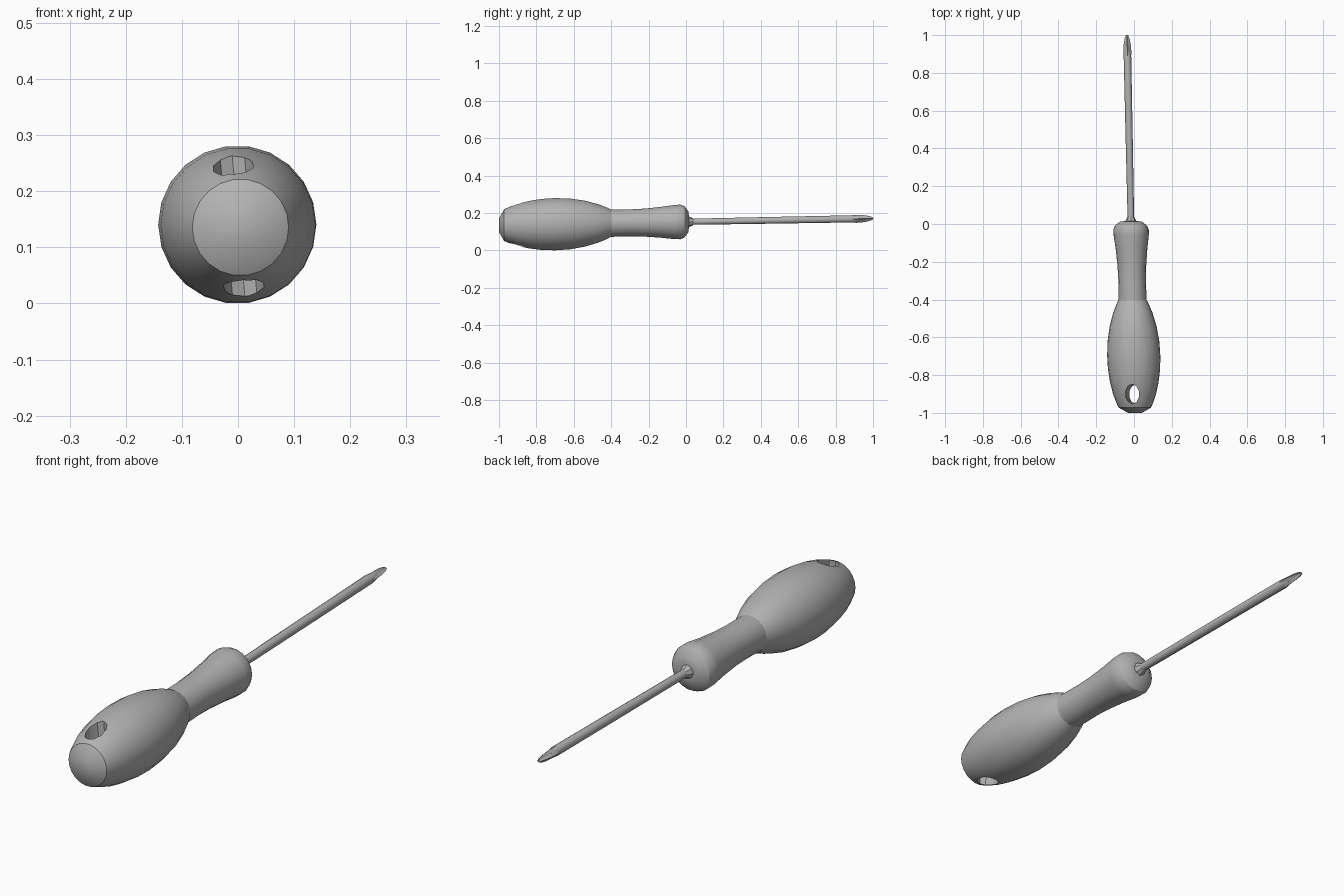
import bpy, bmesh, math
from mathutils import Vector, Matrix

cube = bpy.data.objects.get("Cube")
if cube:
    bpy.data.objects.remove(cube, do_unlink=True)

grey = bpy.data.materials.new("mid grey")
grey.use_nodes = True
GREY = (0.45, 0.45, 0.45, 1)
grey.diffuse_color = GREY
grey.node_tree.nodes["Principled BSDF"].inputs["Base Color"].default_value = GREY


def axis(y):
    """Centre of the slightly tilted tool at a given y."""
    return Vector((-0.016 - 0.021 * y, y, 0.153 + 0.018 * y))


def finish(name, bm, angle):
    bmesh.ops.recalc_face_normals(bm, faces=bm.faces)
    mesh = bpy.data.meshes.new(name)
    bm.to_mesh(mesh)
    bm.free()
    mesh.materials.append(grey)
    ob = bpy.data.objects.new(name, mesh)
    bpy.context.collection.objects.link(ob)
    shade(ob, angle)
    return ob


def shade(ob, angle):
    bpy.ops.object.select_all(action='DESELECT')
    bpy.context.view_layer.objects.active = ob
    ob.select_set(True)
    bpy.ops.object.shade_smooth_by_angle(angle=math.radians(angle))


def loft(name, rings, sides, angle=30):
    """Closed loft; each ring is (y, radius, notch), notch shrinks odd points."""
    bm = bmesh.new()
    loops = []
    for y, r, notch in rings:
        loop = []
        for i in range(sides):
            a = math.tau * i / sides
            k = r * (notch if i % 2 else 1)
            loop.append(bm.verts.new(axis(y) + Vector((k * math.cos(a), 0, k * math.sin(a)))))
        loops.append(loop)
    for a, b in zip(loops, loops[1:]):
        for i in range(sides):
            j = (i + 1) % sides
            bm.faces.new((a[i], a[j], b[j], b[i]))
    bm.faces.new(loops[0])
    bm.faces.new(loops[-1])
    return finish(name, bm, angle)


def lathe(name, profile, sides, angle=30):
    return loft(name, [(y, r, 1) for y, r in profile], sides, angle)


# Swollen rear grip with a faceted butt
grip = lathe("grip", [
    (-1.0, 0.036), (-0.972, 0.086), (-0.95, 0.096), (-0.90, 0.114), (-0.84, 0.128),
    (-0.77, 0.138), (-0.70, 0.141), (-0.62, 0.137), (-0.54, 0.124),
    (-0.47, 0.104), (-0.42, 0.084), (-0.40, 0.073)], 22)

# Slanted oval hanging hole cut through the grip
bm = bmesh.new()
bmesh.ops.create_cone(bm, cap_ends=True, segments=10, radius1=1, radius2=1, depth=0.5)
place = (Matrix.Translation((0.001, -0.90, 0.137)) @ Matrix.Rotation(-0.09, 4, 'Y')
         @ Matrix.Diagonal((0.037, 0.052, 1, 1)))
bmesh.ops.transform(bm, matrix=place, verts=bm.verts)
cutter = finish("hole_cutter", bm, 30)
cut = grip.modifiers.new("hanging hole", 'BOOLEAN')
cut.operation = 'DIFFERENCE'
cut.solver = 'EXACT'
cut.object = cutter
bpy.context.view_layer.objects.active = grip
bpy.ops.object.modifier_apply(modifier=cut.name)
bpy.data.objects.remove(cutter, do_unlink=True)
shade(grip, 30)

# Waisted neck flaring to a rounded collar
lathe("neck", [
    (-0.43, 0.073), (-0.40, 0.074), (-0.30, 0.073), (-0.22, 0.076), (-0.13, 0.084),
    (-0.06, 0.093), (-0.03, 0.094), (-0.008, 0.085), (0.012, 0.058), (0.016, 0.03)], 18)

# Small faceted ferrule where the blade enters the neck
lathe("ferrule", [(0.005, 0.032), (0.022, 0.026), (0.04, 0.017)], 8)

# Round blade
lathe("blade", [(0.0, 0.016), (0.1, 0.0175), (0.5, 0.019), (0.89, 0.020), (0.93, 0.014)], 10, 40)

# Cross-shaped tip with four tapering flutes
loft("cross_tip", [(0.87, 0.018, 1), (0.91, 0.0215, 0.75), (0.95, 0.019, 0.5),
                   (0.982, 0.013, 0.5), (1.0, 0.006, 0.6)], 8, 25)
